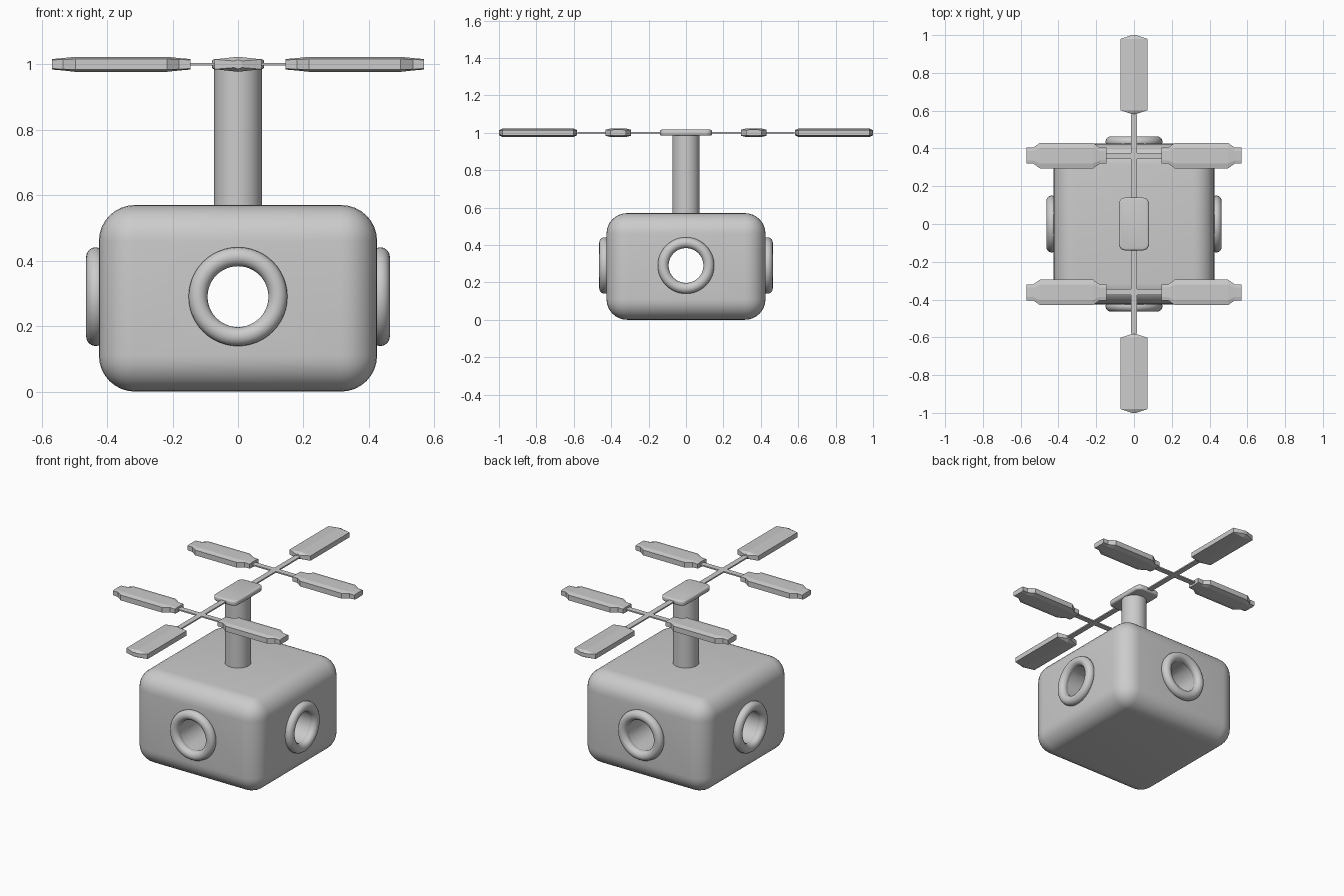
import bpy, bmesh, math
from mathutils import Matrix, Vector

if "Cube" in bpy.data.objects:
    bpy.data.objects.remove(bpy.data.objects["Cube"], do_unlink=True)

grey = bpy.data.materials.new("plain_grey")
grey.use_nodes = True
grey.diffuse_color = (0.6, 0.6, 0.6, 1)
grey.node_tree.nodes["Principled BSDF"].inputs["Base Color"].default_value = (0.6, 0.6, 0.6, 1)

BODY_H, BODY_W, HOLE_Z, ROTOR_Z = 0.57, 0.425, 0.29, 1.0


def select(ob):
    bpy.ops.object.select_all(action='DESELECT')
    ob.select_set(True)
    bpy.context.view_layer.objects.active = ob


def smooth(ob, angle=35):
    select(ob)
    bpy.ops.object.shade_smooth_by_angle(angle=math.radians(angle))


def finish(bm, name):
    bmesh.ops.recalc_face_normals(bm, faces=bm.faces)
    me = bpy.data.meshes.new(name)
    bm.to_mesh(me)
    bm.free()
    ob = bpy.data.objects.new(name, me)
    bpy.context.collection.objects.link(ob)
    me.materials.append(grey)
    return ob


def box(name, size, loc):
    bm = bmesh.new()
    bmesh.ops.create_cube(bm, size=1)
    bmesh.ops.scale(bm, vec=size, verts=bm.verts)
    bmesh.ops.translate(bm, vec=loc, verts=bm.verts)
    return finish(bm, name)


def apply_mod(ob, kind, **settings):
    mod = ob.modifiers.new(kind, kind)
    for key, value in settings.items():
        setattr(mod, key, value)
    select(ob)
    bpy.ops.object.modifier_apply(modifier=mod.name)


def cylinder(name, radius, depth, loc, rot=(0, 0, 0)):
    bpy.ops.mesh.primitive_cylinder_add(vertices=48, radius=radius, depth=depth,
                                        location=loc, rotation=rot)
    ob = bpy.context.object
    ob.name = name
    ob.data.materials.append(grey)
    return ob


# Rounded body with two crossing round tunnels
body = box("body", (2 * BODY_W, 2 * BODY_W, BODY_H), (0, 0, BODY_H / 2))
apply_mod(body, 'BEVEL', width=0.11, segments=8)
for rot in ((math.pi / 2, 0, 0), (0, math.pi / 2, 0)):
    cutter = cylinder("tunnel_cutter", 0.097, 1.2, (0, 0, HOLE_Z), rot)
    cutter.hide_render = True
    apply_mod(body, 'BOOLEAN', object=cutter, operation='DIFFERENCE', solver='EXACT')
    bpy.data.objects.remove(cutter, do_unlink=True)
smooth(body)

# Round window frames on the four sides
for i, side in enumerate(("front", "left", "back", "right")):
    a = i * math.pi / 2
    bpy.ops.mesh.primitive_torus_add(
        major_radius=0.122, minor_radius=0.029, major_segments=48, minor_segments=16,
        location=(0.435 * math.sin(a), -0.435 * math.cos(a), HOLE_Z),
        rotation=(math.pi / 2, 0, a))
    ring = bpy.context.object
    ring.name = side + "_window_ring"
    ring.data.materials.append(grey)
    smooth(ring, 60)

# Mast and rounded hub plate
mast = cylinder("mast", 0.073, 0.46, (0, 0, 0.77))
smooth(mast)
hub = box("hub_plate", (0.16, 0.28, 0.032), (0, 0, ROTOR_Z))
bm = bmesh.new()
bm.from_mesh(hub.data)
upright = [e for e in bm.edges if abs(e.verts[0].co.z - e.verts[1].co.z) > 0.01]
bmesh.ops.bevel(bm, geom=upright, offset=0.035, segments=5, profile=0.5, affect='EDGES')
bm.to_mesh(hub.data)
bm.free()
apply_mod(hub, 'BEVEL', width=0.01, segments=3, limit_method='ANGLE')
smooth(hub)

# Thin rotor rods
box("main_rod", (0.034, 1.16, 0.008), (0, 0, ROTOR_Z))
for s, end in ((-1, "front"), (1, "back")):
    box(end + "_cross_rod", (0.31, 0.034, 0.008), (0, s * 0.36, ROTOR_Z))


def blade(name, stations, crown, angle, loc):
    """Loft along +x; each station is position, half width, edge height, crown height."""
    bm = bmesh.new()
    rings = []
    for x, w, edge, top in stations:
        c = w * crown
        half = [(w, edge), (c, top), (-c, top), (-w, edge)]
        pts = half + [(-y, -z) for y, z in half]
        rings.append([bm.verts.new((x, y, z)) for y, z in pts])
    for a, b in zip(rings, rings[1:]):
        for i in range(8):
            j = (i + 1) % 8
            bm.faces.new((a[i], a[j], b[j], b[i]))
    bm.faces.new(rings[0])
    bm.faces.new(rings[-1][::-1])
    bmesh.ops.remove_doubles(bm, verts=bm.verts, dist=0.0005)
    bmesh.ops.transform(bm, verts=bm.verts,
                        matrix=Matrix.Translation(Vector(loc)) @ Matrix.Rotation(angle, 4, 'Z'))
    return finish(bm, name)


END = [(0.582, 0.012, 0.010, 0.014), (0.602, 0.072, 0.015, 0.023),
       (0.98, 0.072, 0.015, 0.023), (1.0, 0.012, 0.010, 0.014)]
SIDE = [(0.145, 0.042, 0.013, 0.016), (0.18, 0.042, 0.015, 0.019),
        (0.217, 0.068, 0.016, 0.023), (0.497, 0.068, 0.016, 0.023),
        (0.534, 0.042, 0.015, 0.019), (0.568, 0.042, 0.013, 0.016)]

# Two end blades and four side blades
for s, end in ((-1, "front"), (1, "back")):
    blade(end + "_end_blade", END, 0, s * math.pi / 2, (0, 0, ROTOR_Z))
    for angle, side in ((0, "left"), (math.pi, "right")):
        blade(end + "_" + side + "_blade", SIDE, 0.6, angle, (0, s * 0.362, ROTOR_Z))
